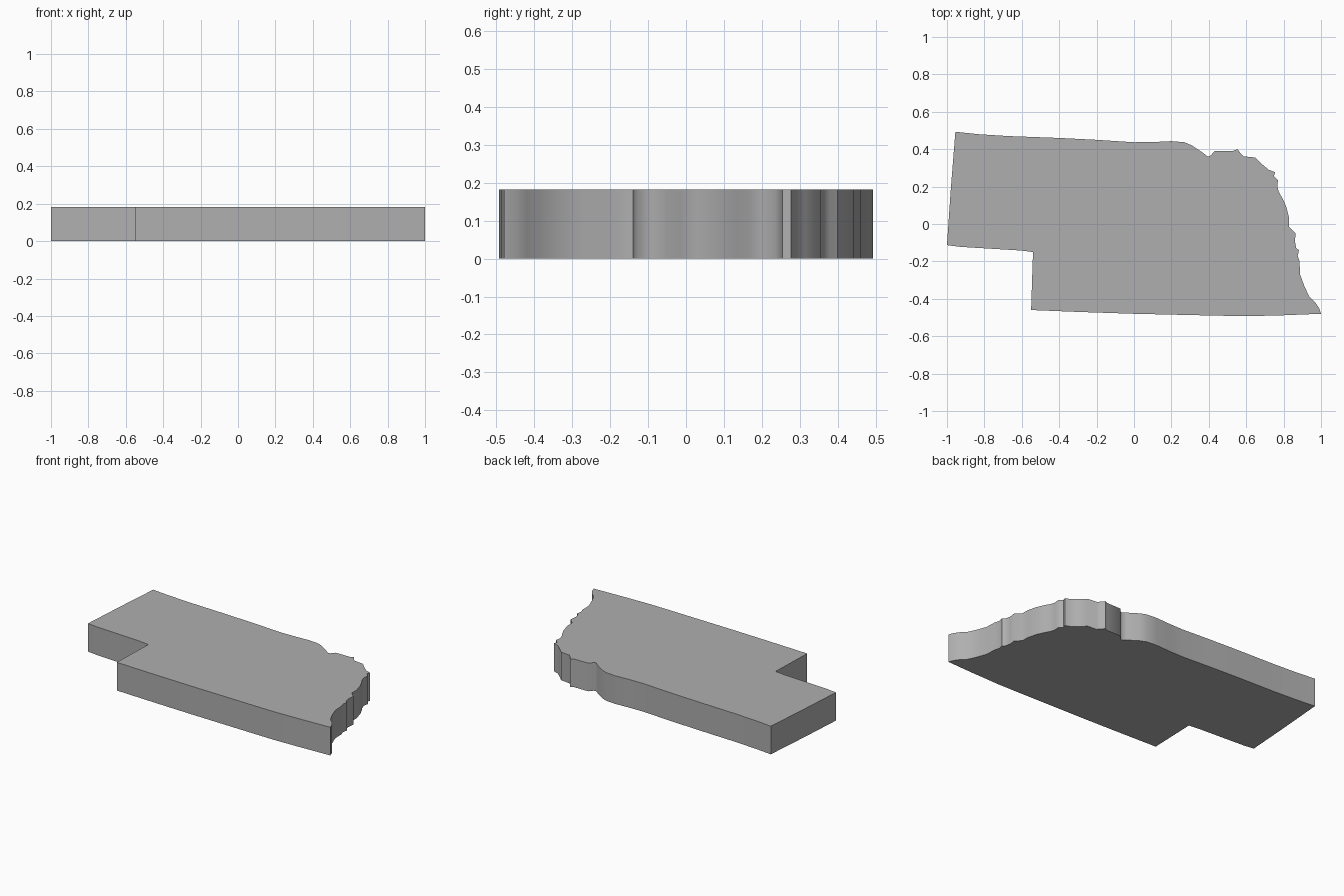
import bpy
import bmesh
from math import radians

if "Cube" in bpy.data.objects:
    bpy.data.objects.remove(bpy.data.objects["Cube"])

HEIGHT = 0.183

# Outline seen from above, clockwise from the back left corner
back_edge = [(-.955, .493), (-.83, .48), (-.67, .47), (-.4, .46), (-.2, .45), (0, .437),
             (.1, .438), (.2, .443), (.27, .437), (.31, .42), (.37, .38), (.395, .36),
             (.41, .366), (.43, .39), (.53, .391), (.553, .4), (.57, .378), (.585, .362), (.65, .355)]
wavy_right_edge = [(.69, .315), (.72, .29), (.755, .277), (.748, .255), (.77, .235),
                   (.766, .2), (.775, .17), (.795, .135), (.815, .09), (.83, .03), (.83, -.015),
                   (.865, -.05), (.86, -.09), (.868, -.13), (.882, -.14), (.875, -.17),
                   (.885, -.2), (.888, -.27), (.91, -.33), (.935, -.385), (.97, -.42), (.99, -.45)]
front_edge = [(1, -.48), (.8, -.488), (.6, -.493), (.4, -.489), (0, -.48), (-.3, -.47)]
left_notch = [(-.55, -.46), (-.545, -.3), (-.54, -.15), (-.6, -.142), (-.8, -.13), (-.93, -.122), (-1, -.113), (-.98, .18)]
outline = back_edge + wavy_right_edge + front_edge + left_notch

# Flat outline extruded into a solid slab
bm = bmesh.new()
base = bm.faces.new([bm.verts.new((x, y, 0)) for x, y in outline])
top = bmesh.ops.extrude_face_region(bm, geom=[base], use_keep_orig=True)
bmesh.ops.translate(bm, vec=(0, 0, HEIGHT),
                    verts=[v for v in top["geom"] if isinstance(v, bmesh.types.BMVert)])
bmesh.ops.recalc_face_normals(bm, faces=bm.faces)
mesh = bpy.data.meshes.new("region_slab")
bm.to_mesh(mesh)
bm.free()

slab = bpy.data.objects.new("region_slab", mesh)
bpy.context.collection.objects.link(slab)
bpy.context.view_layer.objects.active = slab
slab.select_set(True)
bpy.ops.object.shade_smooth_by_angle(angle=radians(62))

# Dark grey material
grey = bpy.data.materials.new("dark_grey")
grey.diffuse_color = (0.43, 0.43, 0.43, 1)
grey.use_nodes = True
grey.node_tree.nodes["Principled BSDF"].inputs["Base Color"].default_value = grey.diffuse_color
mesh.materials.append(grey)
